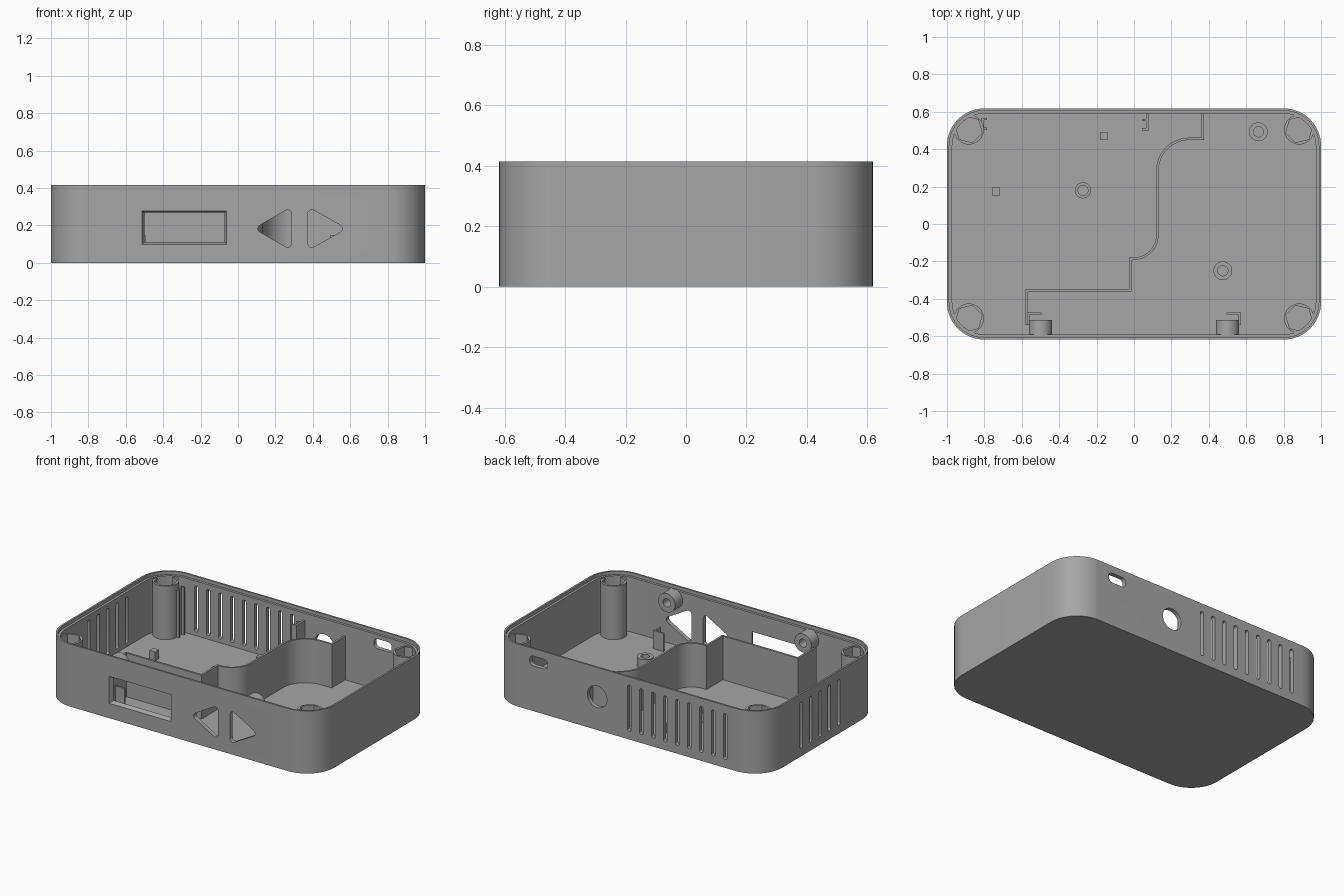
import bpy, bmesh
from math import cos, sin, pi, tan
from mathutils import Vector

cube = bpy.data.objects.get("Cube")
if cube:
    bpy.data.objects.remove(cube, do_unlink=True)

grey = bpy.data.materials.new("plain_grey")
grey.use_nodes = True
COLOUR = (0.38, 0.38, 0.38, 1)
grey.diffuse_color = COLOUR
grey.node_tree.nodes["Principled BSDF"].inputs["Base Color"].default_value = COLOUR


def fillet(a, p, b, r, steps=12):
    """Points of an arc of radius r that rounds corner p between a and b."""
    p = Vector(p)
    u, v = (Vector(a) - p).normalized(), (Vector(b) - p).normalized()
    half = u.angle(v) / 2
    centre = p + (u + v).normalized() * r / sin(half)
    start, end = p + u * r / tan(half) - centre, p + v * r / tan(half) - centre
    sweep = pi - 2 * half
    return [centre + (start * sin(sweep * (1 - k / steps)) + end * sin(sweep * k / steps)) / sin(sweep)
            for k in range(steps + 1)]


def rounded(pts, r, steps=12):
    out = []
    for i, p in enumerate(pts):
        out += fillet(pts[i - 1], p, pts[(i + 1) % len(pts)], r, steps)
    return out


def rect(x0, x1, y0, y1):
    return [(x0, y0), (x1, y0), (x1, y1), (x0, y1)]


def ring(x, y, r, n=32):
    return [(x + r * cos(2 * pi * k / n), y + r * sin(2 * pi * k / n)) for k in range(n)]


def finish(name, bm):
    bmesh.ops.recalc_face_normals(bm, faces=bm.faces)
    mesh = bpy.data.meshes.new(name)
    bm.to_mesh(mesh)
    bm.free()
    mesh.materials.append(grey)
    ob = bpy.data.objects.new(name, mesh)
    bpy.context.collection.objects.link(ob)
    return ob


def prism(name, outline, lo, hi, axis="z", top=None):
    """Extrude a 2D outline along an axis; top gives a different end outline."""
    place = {"x": lambda p, c: (c, p[0], p[1]),
             "y": lambda p, c: (p[0], c, p[1]),
             "z": lambda p, c: (p[0], p[1], c)}[axis]
    bm = bmesh.new()
    a = [bm.verts.new(place(p, lo)) for p in outline]
    b = [bm.verts.new(place(p, hi)) for p in (top or outline)]
    bm.faces.new(a)
    bm.faces.new(b)
    for i in range(len(a)):
        bm.faces.new((a[i - 1], a[i], b[i], b[i - 1]))
    return finish(name, bm)


def select(ob):
    bpy.ops.object.select_all(action="DESELECT")
    ob.select_set(True)
    bpy.context.view_layer.objects.active = ob


def cut(ob, *cutters):
    for c in cutters:
        m = ob.modifiers.new("cut", "BOOLEAN")
        m.operation, m.solver, m.object = "DIFFERENCE", "EXACT", c
        select(ob)
        bpy.ops.object.modifier_apply(modifier=m.name)
        bpy.data.objects.remove(c, do_unlink=True)
    return ob


def body(inset):
    x, y = 1 - inset, 0.618 - inset
    return rounded(rect(-x, x, -y, y), 0.2 - inset, 16)


# Case shell: solid block, main cavity and a wider step for the lid
FLOOR, WALL = 0.03, 0.028
case = prism("case_shell", body(0), 0, 0.415)
cut(case, prism("cavity", body(WALL), FLOOR, 0.5),
    prism("lid_step", body(0.012), 0.393, 0.5))

# Display window with sloping edges, and two arrow openings, in the front
cut(case, prism("window", rect(-0.515, -0.06, 0.098, 0.278), -0.62, -0.58, "y",
                rect(-0.495, -0.075, 0.115, 0.266)))
for tip, base in ((0.085, 0.287), (0.58, 0.373)):
    cut(case, prism("arrow", rounded([(tip, 0.183), (base, 0.067), (base, 0.299)], 0.022, 8),
                    -0.7, -0.55, "y"))

# Ventilation slots in the back and the -x end
def slot(c):
    return rounded(rect(c - 0.013, c + 0.013, 0.055, 0.36), 0.0125, 6)

for k in range(9):
    cut(case, prism("slot", slot(-0.72 + 0.088 * k), 0.57, 0.7, "y"))
for k in range(5):
    cut(case, prism("slot", slot(-0.175 + 0.099 * k), -1.1, -0.95, "x"))

# Cable port and round socket hole in the back
cut(case, prism("port", rounded(rect(0.585, 0.715, 0.3, 0.365), 0.025, 8), 0.57, 0.7, "y"),
    prism("socket", ring(0.22, 0.22, 0.072), 0.57, 0.7, "y"))
parts = [case]

# Corner posts with hexagonal nut pockets
for sx in (-1, 1):
    for sy in (-1, 1):
        x, y = 0.883 * sx, 0.505 * sy
        post = prism("corner_post", ring(x, y, 0.08, 40), FLOOR - 0.01, 0.385)
        turn = [(x + (px * cos(0.25) - py * sin(0.25)) * sx, y + (px * sin(0.25) + py * cos(0.25)) * sy)
                for px, py in ring(0, 0, 0.073, 6)]
        cut(post, prism("nut_pocket", turn, 0.31, 0.5))
        parts.append(post)

# Hollow floor studs
for x, y, r in ((-0.273, 0.18, 0.043), (0.665, 0.493, 0.05), (0.475, -0.25, 0.05)):
    stud = prism("floor_stud", ring(x, y, r), FLOOR - 0.01, 0.09)
    parts.append(cut(stud, prism("bore", ring(x, y, 0.027), FLOOR, 0.2)))

# Square support pegs
for x, y in ((-0.738, 0.173), (-0.162, 0.47)):
    parts.append(prism("support_peg", rect(x - 0.021, x + 0.021, y - 0.021, y + 0.021),
                       FLOOR - 0.01, 0.09))

# Screw bosses behind the front wall, each with an angled clip on the floor
for s in (-1, 1):
    boss = prism("front_boss", ring(0.5 * s, 0.337, 0.062), -0.595, -0.512, "y")
    parts.append(cut(boss, prism("bore", ring(0.5 * s, 0.337, 0.027), -0.585, -0.4, "y")))
    parts.append(prism("clip_plate", rect(*sorted((0.495 * s, 0.57 * s)), -0.484, -0.472), FLOOR - 0.01, 0.15))
    parts.append(prism("clip_side", rect(*sorted((0.56 * s, 0.572 * s)), -0.54, -0.472), FLOOR - 0.01, 0.15))

# Upright board rails by the back wall
for name, box in (("left_rail_web", (-0.815, -0.803, 0.5, 0.565)),
                  ("left_rail_lip", (-0.815, -0.785, 0.555, 0.567)),
                  ("left_rail_lip", (-0.815, -0.785, 0.503, 0.515)),
                  ("right_rail_web", (0.065, 0.078, 0.5, 0.592)),
                  ("right_rail_lip", (0.042, 0.07, 0.55, 0.562)),
                  ("right_rail_lip", (0.042, 0.07, 0.5, 0.512))):
    parts.append(prism(name, rect(*box), FLOOR - 0.01, 0.345))

# Thin curved partition
path = [(0.368, 0.6), (0.368, 0.455)]
path += fillet((0.368, 0.455), (0.125, 0.455), (0.125, -0.185), 0.17, 16)
path += fillet((0.125, 0.2), (0.125, -0.185), (-0.02, -0.185), 0.125, 16)
path += [(-0.02, -0.185), (-0.02, -0.355), (-0.573, -0.355), (-0.573, -0.54)]
bm = bmesh.new()
low, high = ([bm.verts.new((p[0], p[1], z)) for p in path] for z in (FLOOR - 0.01, 0.32))
for i in range(1, len(path)):
    bm.faces.new((low[i - 1], low[i], high[i], high[i - 1]))
partition = finish("partition", bm)
solid = partition.modifiers.new("thickness", "SOLIDIFY")
solid.thickness, solid.offset, solid.use_even_offset = 0.013, 0, True
select(partition)
bpy.ops.object.modifier_apply(modifier=solid.name)
parts.append(partition)

for ob in parts:
    select(ob)
    bpy.ops.object.shade_smooth_by_angle(angle=pi / 6)
